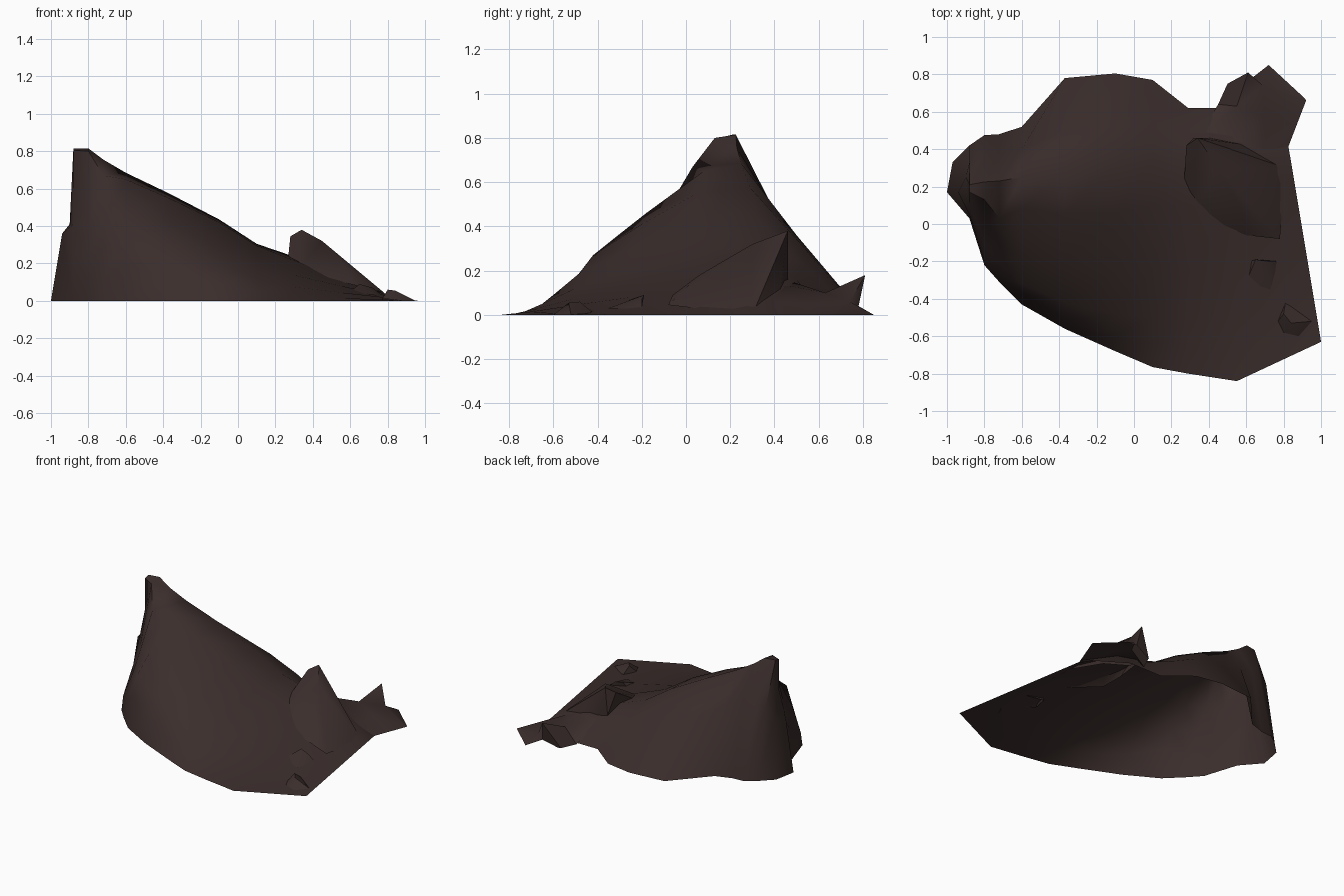
import bpy, bmesh, math

if "Cube" in bpy.data.objects:
    bpy.data.objects.remove(bpy.data.objects["Cube"])

rock = bpy.data.materials.new("dark_brown_rock")
rock.diffuse_color = (0.043, 0.027, 0.025, 1)
rock.use_nodes = True
rock.node_tree.nodes["Principled BSDF"].inputs["Base Color"].default_value = rock.diffuse_color


def finish(bm, name, angle):
    me = bpy.data.meshes.new(name)
    bm.to_mesh(me)
    bm.free()
    me.materials.append(rock)
    ob = bpy.data.objects.new(name, me)
    bpy.context.collection.objects.link(ob)
    bpy.ops.object.select_all(action='DESELECT')
    ob.select_set(True)
    bpy.context.view_layer.objects.active = ob
    bpy.ops.object.shade_smooth_by_angle(angle=math.radians(angle))
    return ob


def bridge(bm, rows):
    for a, b in zip(rows, rows[1:]):
        for j in range(len(a) - 1):
            bm.faces.new((a[j], b[j], b[j + 1], a[j + 1]))


# Main slope: open shell lofted through cross-sections along x
# (x, front base y, six (y, z) points, back base y)
sections = [
    (-.88, .03, (.05, .25), (.11, .41), (.17, .58), (.17, .805), (.21, .815), (.33, .5), .42),
    (-.80, -.22, (-.2, .1), (-.11, .22), (-.0, .4), (.13, .80), (.225, .815), (.34, .58), .475),
    (-.72, -.31, (-.28, .12), (-.21, .28), (-.1, .45), (.03, .67), (.23, .755), (.37, .53), .48),
    (-.60, -.43, (-.37, .2), (-.32, .35), (-.18, .46), (.08, .65), (.25, .685), (.4, .48), .52),
    (-.37, -.56, (-.52, .14), (-.42, .27), (-.2, .41), (.05, .55), (.29, .575), (.5, .36), .78),
    (-.1, -.68, (-.6, .09), (-.48, .19), (-.25, .295), (.06, .42), (.32, .435), (.52, .32), .805),
    (.1, -.765, (-.65, .05), (-.5, .12), (-.25, .205), (.1, .295), (.34, .305), (.54, .22), .77),
    (.29, -.8, (-.67, .03), (-.5, .075), (-.25, .14), (.1, .22), (.36, .24), (.5, .16), .62),
    (.55, -.84, (-.7, .015), (-.5, .045), (-.25, .08), (.08, .12), (.34, .14), (.48, .12), .62),
]
bm = bmesh.new()
rows = []
for x, y0, *pts, y1 in sections:
    rows.append([bm.verts.new((x, y, z)) for y, z in [(y0, 0), *pts, (y1, 0)]])
# right-hand edge runs along a slanted line on the ground
rows.append([bm.verts.new((.895 - .167 * y, y, 0))
             for y in (-.63, -.5, -.36, -.18, .06, .25, .36, .45)])
bridge(bm, rows)
# left cliff wall with its jutting shoulder
p = rows[0]
s0, s1, t0, t1 = [bm.verts.new(c) for c in
                  [(-1, .17, 0), (-.97, .33, 0), (-.94, .17, .36), (-.9, .25, .41)]]
for f in [(p[0], p[1], t0, s0), (p[1], p[2], t0), (s0, t0, t1, s1),
          (t1, p[6], p[7], s1), (t0, *p[2:7], t1)]:
    bm.faces.new(f)
finish(bm, "main_slope", 65)

# Rear spur: concave ridge rising to a small back-leaning spike
bm = bmesh.new()
spur = [
    [(.34, .45, .16), (.52, .42, .14), (.7, .4, .06), (.82, .4, 0)],
    [(.45, .64, 0), (.55, .63, .1), (.7, .58, .05), (.87, .53, 0)],
    [(.5, .75, 0), (.61, .81, .18), (.69, .74, .06), (.92, .66, 0)],
    [(.52, .755, 0), (.63, .78, .04), (.72, .85, 0), (.915, .67, 0)],
]
grid = [[bm.verts.new(c) for c in r] for r in spur]
bridge(bm, [list(c) for c in zip(*grid)])
finish(bm, "rear_spur", 45)


# Outcrops: convex boulders, open underneath
def boulder(name, pts, angle=35):
    bm = bmesh.new()
    for p in pts:
        bm.verts.new(p)
    bmesh.ops.convex_hull(bm, input=bm.verts[:])
    loose = [v for v in bm.verts if not v.link_faces]
    bmesh.ops.delete(bm, geom=loose, context='VERTS')
    bmesh.ops.recalc_face_normals(bm, faces=bm.faces[:])
    under = [f for f in bm.faces if f.normal.z < -.5]
    bmesh.ops.delete(bm, geom=under, context='FACES')
    return finish(bm, name, angle)


boulder("large_fin", [
    (.34, .46, .38), (.28, .42, .345), (.45, .3, .32), (.58, .06, .18),
    (.265, .18, .2), (.31, .05, .16), (.6, -.06, .09), (.78, -.08, .045),
    (.32, .46, .18), (.42, .46, .1), (.62, .42, .06), (.81, .3, .0)])

boulder("front_pebble", [
    (.81, -.42, .01), (.77, -.52, .01), (.8, -.58, .01), (.88, -.6, 0), (.95, -.52, 0),
    (.8, -.48, .06), (.84, -.53, .055)])
boulder("low_stone", [
    (.62, -.2, .05), (.6, -.31, .05), (.73, -.35, .03), (.77, -.2, .03),
    (.65, -.19, .09), (.72, -.2, .07)])
